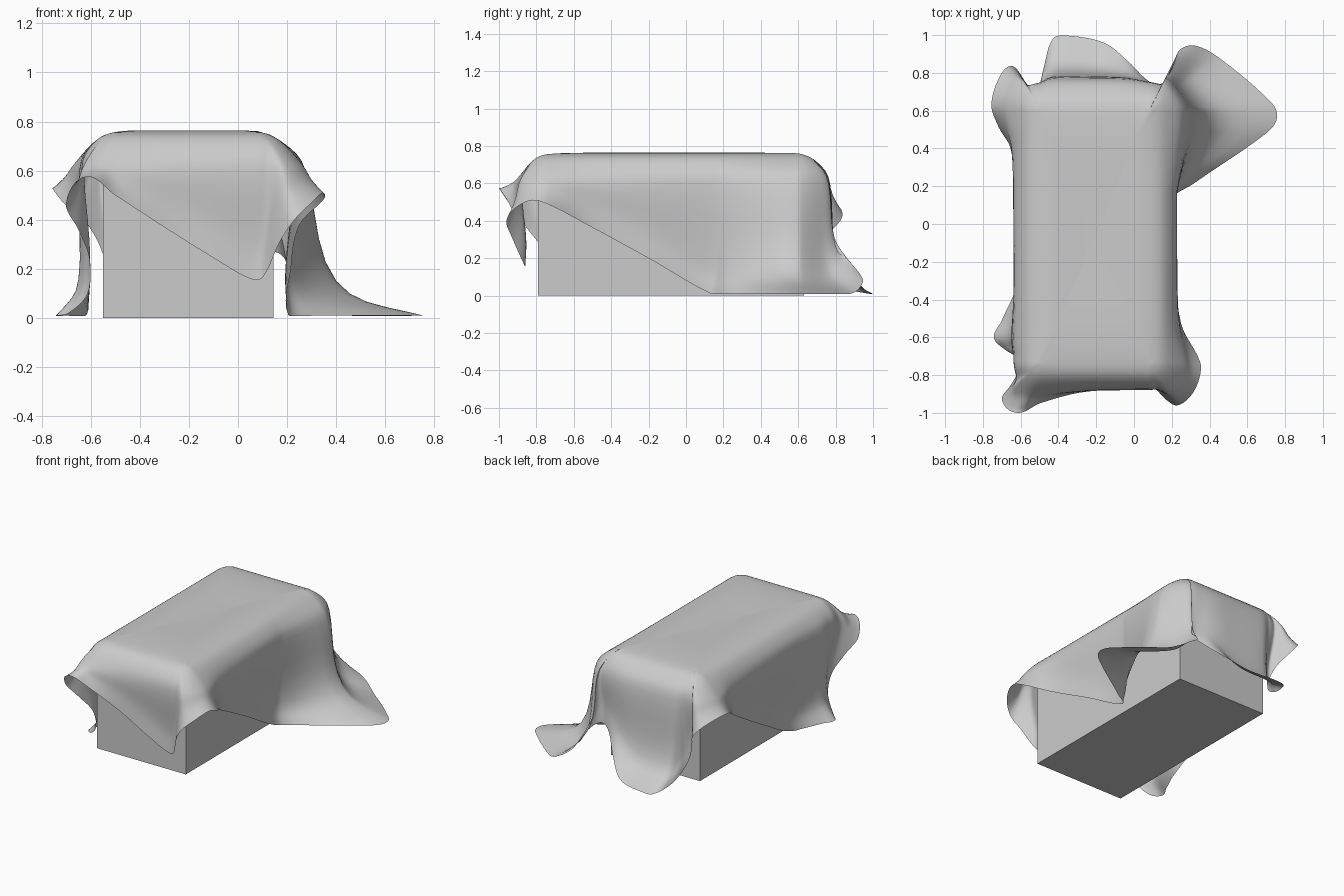
import bpy, bmesh, math
from mathutils import Vector
from mathutils.geometry import interpolate_bezier

if "Cube" in bpy.data.objects:
    bpy.data.objects.remove(bpy.data.objects["Cube"])

grey = bpy.data.materials.new("plain grey")
grey.diffuse_color = (0.6, 0.6, 0.6, 1)
grey.use_nodes = True
grey.node_tree.nodes["Principled BSDF"].inputs["Base Color"].default_value = grey.diffuse_color

# Block under the cloth
bm = bmesh.new()
bmesh.ops.create_cube(bm, size=1)
for v in bm.verts:
    v.co = Vector((-0.2025 + v.co.x * 0.695, -0.08 + v.co.y * 1.42, (v.co.z + 0.5) * 0.675))
me = bpy.data.meshes.new("block")
bm.to_mesh(me)
bm.free()
me.materials.append(grey)
bpy.context.collection.objects.link(bpy.data.objects.new("block", me))

# Hem of the cloth, counter-clockwise from the front left corner
HEM = [
    (-.62, -1.0, .575), (-.50, -.95, .50), (-.30, -.895, .37), (-.10, -.875, .245),   # front
    (.05, -.86, .16), (.10, -.865, .165), (.17, -.93, .31), (.23, -.96, .40),
    (.30, -.91, .47), (.345, -.82, .51), (.35, -.73, .485), (.25, -.53, .38),         # right
    (.215, -.2, .20), (.205, .13, .012), (.31, .21, .01), (.70, .48, .01),
    (.757, .56, .01), (.73, .64, .01), (.45, .88, .01), (.32, .945, .07),             # floor corner
    (.24, .92, .13), (.21, .84, .21), (.15, .745, .27), (.08, .755, .24),             # back
    (-.03, .86, .13), (-.16, .96, .03), (-.36, .998, .01), (-.43, .98, .01),
    (-.475, .84, .04), (-.50, .74, .11), (-.53, .71, .20), (-.57, .745, .31),
    (-.64, .835, .42), (-.70, .80, .49),
    (-.755, .64, .53), (-.72, .52, .48), (-.65, .39, .40), (-.62, 0, .17),            # left
    (-.615, -.30, .015), (-.70, -.51, .01), (-.742, -.60, .01), (-.69, -.66, .02),
    (-.612, -.71, .10), (-.605, -.76, .24), (-.65, -.85, .36), (-.70, -.93, .47),
]
X0, X1, Y0, Y1 = -0.49, 0.08, -0.73, 0.60      # flat part of the top
CENTRE = Vector((-0.205, -0.065))


def smooth_path(points, steps, closed):
    """Curve through the points, with tangents from the neighbours."""
    n = len(points)
    get = lambda i: points[i % n] if closed else points[max(0, min(n - 1, i))]
    out = []
    for i in range(n if closed else n - 1):
        a, b = get(i), get(i + 1)
        third = (b - a).length / 3
        h1 = a + (b - get(i - 1)).normalized() * third
        h2 = b - (get(i + 2) - a).normalized() * third
        out += interpolate_bezier(a, h1, h2, b, steps + 1)[:-1]
    if not closed:
        out.append(points[-1])
    return out


def column(hem):
    """Cloth section from the middle of the top out to one hem point."""
    q = Vector((min(max(hem.x, X0), X1), min(max(hem.y, Y0), Y1)))
    out = hem.xy - q
    dist = out.length
    out.normalize()
    extra = dist - 0.15
    flare = max(extra, 0)
    f = min(1, hem.z / 0.4)
    drop = 0.2 + 0.3 * f
    prof = [(-0.04, 0.765), (0, 0.761), (0.085, 0.728),
            (0.15 + flare * (0.08 + 0.22 * f), 0.62),
            (0.12 + 0.03 * f + extra * (0.36 + 0.22 * f), hem.z + (0.62 - hem.z) * drop),
            (dist, hem.z)]
    sec = smooth_path([Vector((d, 0, z)) for d, z in prof], 5, False)
    pts = []
    for k in range(9):                           # gently sagging top
        p = CENTRE.lerp(q, k / 10)
        pts.append((p.x, p.y, 0.756 + 0.009 * math.sin(k / 8 * math.pi / 2) ** 2))
    for s in sec[5:]:                            # rounded shoulder and skirt
        p = q + out * s.x
        pts.append((p.x, p.y, max(s.z, 0.008)))
    return pts


# Draped cloth
bm = bmesh.new()
cols = [[bm.verts.new(p) for p in column(h)]
        for h in smooth_path([Vector(p) for p in HEM], 6, True)]
for a, b in zip(cols, cols[1:] + cols[:1]):
    for j in range(len(a) - 1):
        bm.faces.new((a[j], a[j + 1], b[j + 1], b[j]))
bmesh.ops.remove_doubles(bm, verts=bm.verts[:], dist=0.0002)
# Soften creases inside the cloth, leaving the hem in place
inner = [v for v in bm.verts if not v.is_boundary]
for _ in range(5):
    bmesh.ops.smooth_vert(bm, verts=inner, factor=0.4,
                          use_axis_x=True, use_axis_y=True, use_axis_z=True)
for fc in bm.faces:
    fc.smooth = True
me = bpy.data.meshes.new("draped_cloth")
bm.to_mesh(me)
bm.free()
me.materials.append(grey)
bpy.context.collection.objects.link(bpy.data.objects.new("draped_cloth", me))
